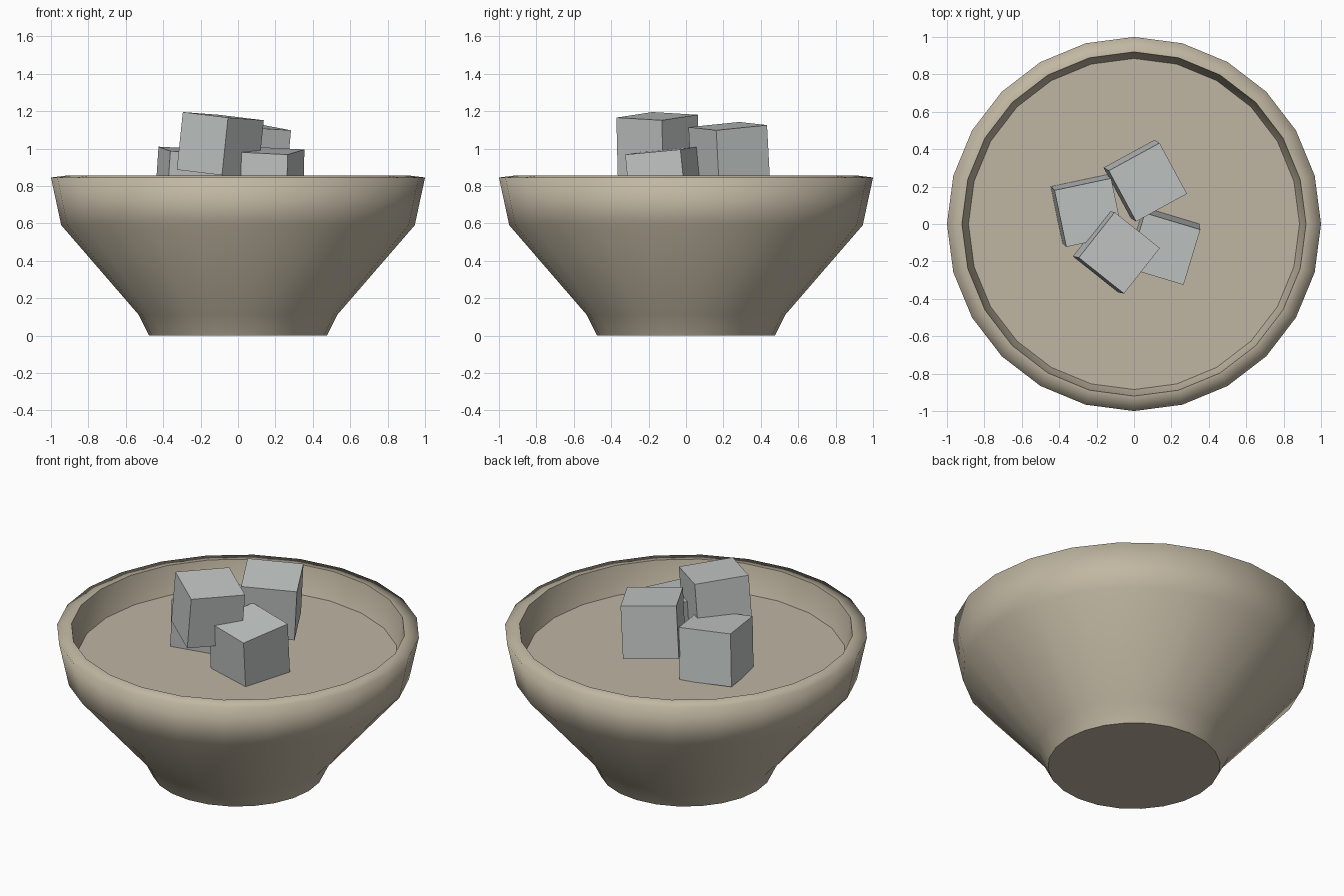
import bpy, bmesh, math
from mathutils import Vector, Matrix

if "Cube" in bpy.data.objects:
    bpy.data.objects.remove(bpy.data.objects["Cube"])

SIDES = 24


def material(name, rgb):
    m = bpy.data.materials.new(name)
    m.diffuse_color = (*rgb, 1.0)
    m.use_nodes = True
    m.node_tree.nodes["Principled BSDF"].inputs["Base Color"].default_value = m.diffuse_color
    return m


stone = material("warm beige", (0.53, 0.47, 0.36))
broth = material("soup beige", (0.52, 0.46, 0.36))
grey = material("cool grey", (0.55, 0.58, 0.57))


def finish(bm, name, mat):
    bmesh.ops.recalc_face_normals(bm, faces=bm.faces)
    mesh = bpy.data.meshes.new(name)
    bm.to_mesh(mesh)
    bm.free()
    mesh.materials.append(mat)
    obj = bpy.data.objects.new(name, mesh)
    bpy.context.collection.objects.link(obj)
    return obj


def ring(bm, r, z):
    step = 2 * math.pi / SIDES
    return [bm.verts.new((r * math.cos(i * step), r * math.sin(i * step), z))
            for i in range(SIDES)]


# Bowl: lathed outer wall, rim and inner wall
profile = [(0.475, 0), (0.53, 0.11), (0.945, 0.59), (1.0, 0.845),
           (0.92, 0.855), (0.87, 0.61), (0.47, 0.15)]
bm = bmesh.new()
rings = [ring(bm, r, z) for r, z in profile]
for a, b in zip(rings, rings[1:]):
    for i in range(SIDES):
        j = (i + 1) % SIDES
        bm.faces.new((a[i], a[j], b[j], b[i]))
caps = [bm.faces.new(rings[0][::-1]), bm.faces.new(rings[-1])]
for f in bm.faces:
    f.smooth = f not in caps
# Crisp foot, inner lip and inner floor
for k in (0, 4, 6):
    for i in range(SIDES):
        bm.edges.get((rings[k][i], rings[k][(i + 1) % SIDES])).smooth = False
finish(bm, "bowl", stone)

# Flat liquid surface inside the bowl
bm = bmesh.new()
bm.faces.new(ring(bm, 0.885, 0.69))
finish(bm, "soup", broth)


def cube(name, corner, along, across, size=0.31):
    """Tilted cube hanging below a top corner and two top edge directions."""
    u = Vector(along).normalized()
    v = Vector(across)
    v = (v - u * v.dot(u)).normalized()
    w = u.cross(v)
    if w.z > 0:
        w = -w
    centre = Vector(corner) + (u + v + w) * size / 2
    rot = Matrix((u, v, w)).transposed().to_4x4()
    bm = bmesh.new()
    bmesh.ops.create_cube(bm, size=size, matrix=Matrix.Translation(centre) @ rot)
    finish(bm, name, grey)


# Stacked cubes: two in the liquid, two leaning on top
cube("cube_left", (-0.425, 0.18, 1.01), (0.305, 0.065, -0.016), (0.065, -0.305, -0.024))
cube("cube_right", (0.355, -0.03, 0.995), (-0.30, 0.09, 0.015), (-0.09, -0.30, -0.028))
cube("cube_front", (-0.295, -0.18, 1.195), (0.245, -0.195, -0.03), (0.195, 0.235, -0.015))
cube("cube_back", (-0.135, 0.285, 1.142), (0.275, 0.15, -0.017), (0.15, -0.27, -0.028))
